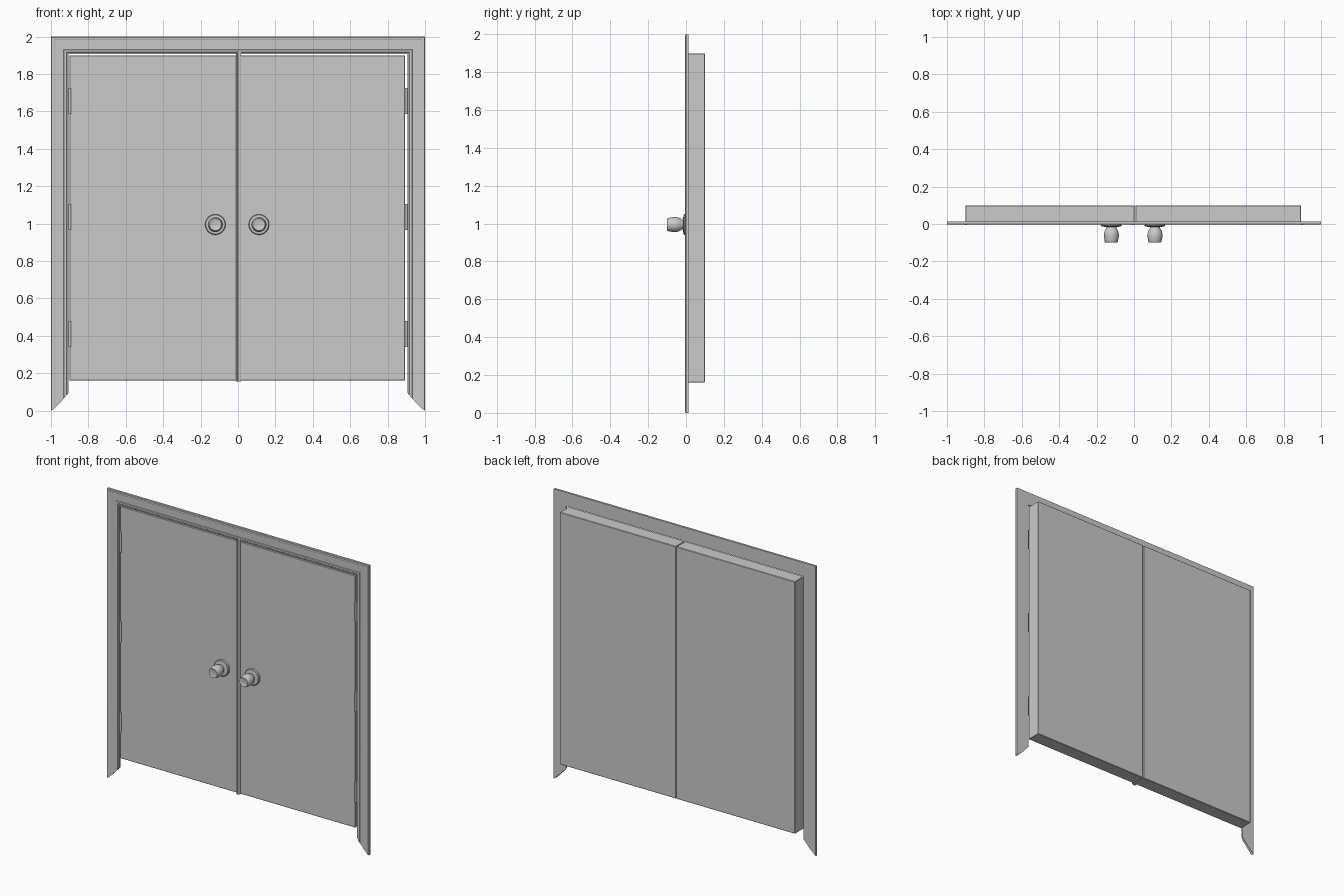
import bpy, bmesh, math
from mathutils import Vector

old = bpy.data.objects.get("Cube")
if old:
    bpy.data.objects.remove(old, do_unlink=True)

grey = bpy.data.materials.new("plain grey")
grey.use_nodes = True
grey.diffuse_color = (0.6, 0.6, 0.6, 1)
grey.node_tree.nodes["Principled BSDF"].inputs["Base Color"].default_value = (0.6, 0.6, 0.6, 1)


def finish(name, bm, angle=35):
    bmesh.ops.recalc_face_normals(bm, faces=bm.faces)
    mesh = bpy.data.meshes.new(name)
    bm.to_mesh(mesh)
    bm.free()
    mesh.materials.append(grey)
    obj = bpy.data.objects.new(name, mesh)
    bpy.context.collection.objects.link(obj)
    bpy.ops.object.select_all(action='DESELECT')
    obj.select_set(True)
    bpy.context.view_layer.objects.active = obj
    bpy.ops.object.shade_smooth_by_angle(angle=math.radians(angle))
    return obj


def loft(bm, rings, caps=True):
    """Join closed rings of points into a skin."""
    loops = [[bm.verts.new(p) for p in ring] for ring in rings]
    n = len(loops[0])
    for a, b in zip(loops, loops[1:]):
        for i in range(n):
            j = (i + 1) % n
            bm.faces.new((a[i], a[j], b[j], b[i]))
    if caps:
        bm.faces.new(loops[0])
        bm.faces.new(loops[-1])


def box(name, x0, x1, y0, y1, z0, z1, bevel=0.0):
    bm = bmesh.new()
    loft(bm, [[(x0, y0, z), (x1, y0, z), (x1, y1, z), (x0, y1, z)] for z in (z0, z1)])
    if bevel:
        bmesh.ops.bevel(bm, geom=bm.edges[:], offset=bevel, segments=1, affect='EDGES')
    return finish(name, bm)


def lathe(name, profile, x, z, sides=32):
    """Turn (radius, y) points around an axis along y."""
    bm = bmesh.new()
    turn = [2 * math.pi * i / sides for i in range(sides)]
    loft(bm, [[(x + r * math.cos(a), y, z + r * math.sin(a)) for a in turn]
              for r, y in profile])
    return finish(name, bm)


# Mitred door casing: stepped moulding, given as (distance from outer edge, y)
moulding = [(0, 0.014), (0, -0.001), (0.004, -0.004), (0.015, -0.004),
            (0.018, -0.002), (0.035, -0.001), (0.05, 0.0), (0.068, 0.001),
            (0.071, -0.002), (0.082, -0.002), (0.086, 0.003),
            (0.094, 0.004), (0.094, 0.014), (0.05, 0.014)]


def foot(u):
    return 0.095 * (u / 0.094) ** 1.2


bm = bmesh.new()
loft(bm, [[(-1 + u, y, foot(u)) for u, y in moulding],
          [(-1 + u, y, 2 - u) for u, y in moulding],
          [(1 - u, y, 2 - u) for u, y in moulding],
          [(1 - u, y, foot(u)) for u, y in moulding]])
finish("door_casing", bm, 25)

# Pair of door leaves
box("right_door_leaf", -0.902, 0.004, 0.004, 0.1, 0.16, 1.9, 0.003)
box("left_door_leaf", 0.008, 0.894, 0.004, 0.1, 0.16, 1.9, 0.003)

# Meeting strip over the joint: flat bar with a raised bead
strip = [(-0.011, 0.008), (-0.011, -0.002), (-0.008, -0.006), (-0.003, -0.006),
         (0.0, -0.002), (0.012, -0.002), (0.015, 0.0), (0.015, 0.008)]
bm = bmesh.new()
loft(bm, [[(x, y, z) for x, y in strip] for z in (0.155, 1.92)])
finish("meeting_strip", bm)

# Hinge barrels, three on each side
for side, sx in (("right", -1), ("left", 1)):
    for place, z in (("lower", 0.41), ("middle", 1.035), ("upper", 1.655)):
        bm = bmesh.new()
        loft(bm, [[(sx * 0.899 + 0.007 * math.cos(a), 0.001 + 0.007 * math.sin(a), z + dz)
                   for a in [math.pi * i / 6 for i in range(12)]] for dz in (-0.07, 0.07)])
        finish(f"{side}_{place}_hinge", bm)

# Door knobs and their round plates
plate = [(0.055, 0.005), (0.055, -0.009), (0.051, -0.013), (0.038, -0.015), (0.028, -0.016)]
knob = [(0.027, -0.013), (0.027, -0.022), (0.031, -0.028), (0.037, -0.04),
        (0.04, -0.055), (0.04, -0.066), (0.037, -0.082), (0.035, -0.095),
        (0.032, -0.1), (0.028, -0.1), (0.024, -0.098)]
for side, x in (("right", -0.121), ("left", 0.112)):
    lathe(f"{side}_knob_plate", plate, x, 0.995)
    lathe(f"{side}_knob", knob, x, 0.995)
